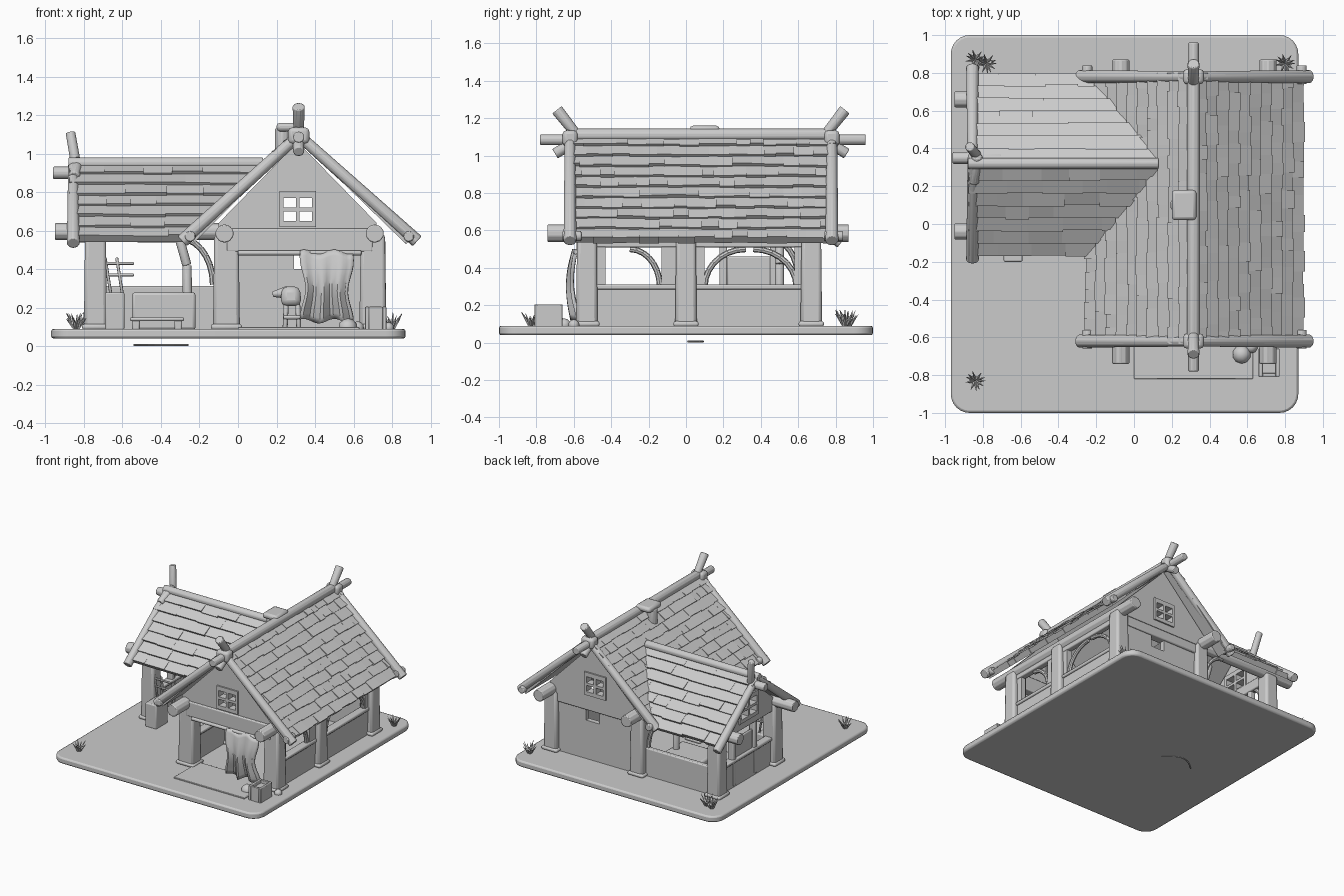
import bpy, bmesh, math, random
from mathutils import Vector, Matrix

if "Cube" in bpy.data.objects:
    bpy.data.objects.remove(bpy.data.objects["Cube"])
random.seed(4)


def finish(name, bm, bevel=0):
    bmesh.ops.recalc_face_normals(bm, faces=bm.faces)
    me = bpy.data.meshes.new(name)
    bm.to_mesh(me)
    bm.free()
    ob = bpy.data.objects.new(name, me)
    bpy.context.collection.objects.link(ob)
    if bevel:
        m = ob.modifiers.new("bevel", 'BEVEL')
        m.width, m.segments, m.limit_method = bevel, 2, 'ANGLE'
    return ob


def box(name, x0, x1, y0, y1, z0, z1, bevel=0.008, taper=1.0):
    bm = bmesh.new()
    bmesh.ops.create_cube(bm, size=1)
    for v in bm.verts:
        k = taper if v.co.z > 0 else 1
        v.co = ((x0 + x1) / 2 + v.co.x * k * (x1 - x0),
                (y0 + y1) / 2 + v.co.y * k * (y1 - y0), z0 + (v.co.z + .5) * (z1 - z0))
    return finish(name, bm, bevel)


def limb(name, pts, r, r2=None, sides=10, bevel=0.006):
    """Round timber running through the given points."""
    bm = bmesh.new()
    r2 = r2 or r
    n = len(pts) - 1
    for i in range(n):
        a, b = Vector(pts[i]), Vector(pts[i + 1])
        d = b - a
        mat = Matrix.Translation((a + b) / 2) @ d.to_track_quat('Z', 'Y').to_matrix().to_4x4()
        bmesh.ops.create_cone(bm, cap_ends=True, segments=sides, radius1=r + (r2 - r) * i / n,
                              radius2=r + (r2 - r) * (i + 1) / n, depth=d.length, matrix=mat)
    return finish(name, bm, bevel)


def prism(name, profiles, axis, a, b):
    """Extrude (across, z) profiles along x or y from a to b."""
    bm = bmesh.new()
    for prof in profiles:
        f = bm.faces.new([bm.verts.new((a, u, z) if axis == 'x' else (u, a, z)) for u, z in prof])
        res = bmesh.ops.extrude_face_region(bm, geom=[f])
        mv = Vector((b - a, 0, 0)) if axis == 'x' else Vector((0, b - a, 0))
        bmesh.ops.translate(bm, vec=mv, verts=[v for v in res['geom'] if isinstance(v, bmesh.types.BMVert)])
    return finish(name, bm)


def gable(name, axis, c, a, b, half, z0, z1, apex, w, h0, h1):
    """Gable wall with a window opening, a frame and crossed glazing bars."""
    side = [(0, z0), (half, z0), (half, z1), (0, apex), (0, h1), (w, h1), (w, h0), (0, h0)]
    prism(name + "_wall", [[(c + s * u, z) for u, z in side] for s in (1, -1)], axis, a, b)
    e = .02
    bars = [(-w - e, w + e, h1, h1 + .035), (-w - e, w + e, h0 - .03, h0), (-w - e, -w, h0, h1),
            (w, w + e, h0, h1), (-.01, .01, h0, h1), (-w, w, (h0 + h1) / 2 - .01, (h0 + h1) / 2 + .01)]
    prism(name + "_window_frame", [[(c + l, p), (c + r, p), (c + r, q), (c + l, q)] for l, r, p, q in bars],
          axis, a - .012, b + .012)


def shingles(name, axis, ridge, eave, lo, hi, rows, width, skip=lambda u, v, z: False):
    """Overlapping courses from eave to ridge; lo and hi give the ends at height z."""
    bm = bmesh.new()
    R, E = Vector(ridge), Vector(eave)
    d = R - E
    nrm = Vector((-d.y, d.x)).normalized()
    nrm = nrm if nrm.y > 0 else -nrm
    for i in range(rows):
        s = lo
        while s < hi((E + d * i / rows).y) - .01:
            e = s + width * random.uniform(.7, 1.3)
            t0, t1 = (i - random.uniform(0, .13)) / rows, min((i + 1.25) / rows, 1)
            lift = random.uniform(.018, .03)
            mid = E + d * (t0 + t1) / 2
            if not skip((s + e) / 2, mid.x, mid.y):
                vs = []
                for t, n in ((t0, -.02), (t0, lift), (t1, .004), (t1, -.02)):
                    p = E + d * t + nrm * n
                    for a in (s, e):
                        a = min(a, hi(p.y))
                        vs.append(bm.verts.new((p.x, a, p.y) if axis == 'y' else (a, p.x, p.y)))
                for f in ((0, 1, 3, 2), (2, 3, 5, 4), (4, 5, 7, 6), (6, 7, 1, 0), (0, 2, 4, 6), (1, 7, 5, 3)):
                    bm.faces.new([vs[k] for k in f])
            s = e
    return finish(name, bm)


# ground plate with rounded corners, loose strip beneath it, doorstep
plate = box("ground_plate", -.97, .87, -1, 1, .04, .09, 0)
bm = bmesh.new()
bm.from_mesh(plate.data)
bmesh.ops.bevel(bm, geom=[e for e in bm.edges if abs(e.verts[0].co.z - e.verts[1].co.z) > .01],
                offset=.1, segments=6, affect='EDGES', profile=.5)
bm.to_mesh(plate.data)
bm.free()
m = plate.modifiers.new("bevel", 'BEVEL')
m.width, m.segments = .012, 2
strip = limb("underside_strip", [(-.54 + .035 * i, .01 + .08 * math.sin(math.pi * i / 8), .006) for i in range(9)],
             .006, sides=6, bevel=0)
box("doorstep", 0, .63, -.82, -.5, .085, .1, .004)

# main posts and wing posts
for i, (x, y) in enumerate([(-.06, -.53), (.7, -.53), (.71, 0), (.71, .67), (-.06, .67), (-.06, -.06),
                            (-.74, -.05), (-.74, .66)]):
    w = .07 if i < 2 else .06
    box(f"post_{i}", x - w, x + w, y - .058, y + .058, .085, .58, .018, .9)
    box(f"post_foot_{i}", x - w - .01, x + w + .01, y - .068, y + .068, .085, .115, .012)

# wall plates, tie beams
for x in (-.07, .71):
    limb("main_wall_plate", [(x, -.74, .585), (x, .87, .585)], .048)
for y in (-.04, .66):
    limb("wing_wall_plate", [(-.95, y, .595), (0, y, .595)], .045)
for y in (-.55, .67):
    box("main_tie_beam", -.06, .7, y - .035, y + .035, .49, .61)
box("wing_tie_beam", -.77, -.71, -.05, .66, .52, .6)

# gables with windows
gable("front_gable", 'y', .31, -.57, -.53, .41, .56, .64, 1.06, .075, .65, .77)
gable("back_gable", 'y', .31, .67, .71, .41, .56, .64, 1.06, .075, .65, .77)
gable("wing_gable", 'x', .31, -.77, -.73, .36, .56, .6, .9, .1, .61, .74)

# back wall of the main house with a small square opening
for b in ((-.06, .29, .09, .52), (.41, .71, .09, .52), (.29, .41, .09, .4), (.29, .41, .49, .52)):
    box("back_wall", b[0], b[1], .65, .69, b[2], b[3], 0)

# low walls with sill rails
for n, x0, x1, y0, y1 in (("right_front", .69, .73, -.5, -.03), ("right_back", .69, .73, .03, .64),
                          ("left_front", -.08, -.04, -.5, -.1), ("wing_back", -.7, -.1, .64, .68),
                          ("wing_end", -.76, -.72, 0, .62)):
    box(n + "_low_wall", x0, x1, y0, y1, .085, .295, 0)
    box(n + "_sill", x0 - .012, x1 + .012, y0, y1, .285, .312)
for y0, y1 in ((-.49, -.43), (-.13, -.04), (.04, .1), (.58, .63)):
    box("right_window_jamb", .69, .73, y0, y1, .3, .54, 0)
box("right_window_head", .685, .735, -.5, .64, .51, .56)
box("wing_end_panel", -.75, -.73, .22, .46, .3, .46)
for y in (.2, .47):
    box("wing_end_stud", -.765, -.715, y - .02, y + .02, .1, .56)


# curved braces
def brace(name, fixed, axis, foot, head, z0, z1, r=.016):
    pts = []
    for i in range(8):
        a = math.pi / 2 * i / 7
        u, z = foot + (head - foot) * (1 - math.cos(a)), z0 + (z1 - z0) * math.sin(a)
        pts.append((fixed, u, z) if axis == 'y' else (u, fixed, z))
    limb(name, pts, r, sides=8, bevel=0)


for f, h in ((-.14, -.3), (.1, .32), (.59, .36)):
    brace("right_window_brace", .71, 'y', f, h, .3, .5)
brace("wing_back_brace", .66, 'x', -.13, -.3, .32, .56)
brace("wing_end_brace", -.74, 'y', .6, .48, .33, .54)
limb("wing_inner_strut", [(-.26, .5, .09), (-.265, .5, .42), (-.31, .5, .58)], .025)

# roof coverings
MZ, WZ = 1.105, .945
skip = lambda y, x, z: WZ - .82 * abs(y - .315) > z + .07
shingles("main_roof_right", 'y', (.31, MZ), (.88, .55), -.635, lambda z: .8, 10, .085)
shingles("main_roof_left", 'y', (.31, MZ), (-.24, .555), -.635, lambda z: .8, 10, .085, skip)
valley = lambda z: .31 - (MZ - z) + .03
for s in (1, -1):
    shingles("wing_roof_" + ("back" if s > 0 else "front"), 'x', (.315, WZ), (.315 + s * .465, .56),
             -.875, valley, 7, .17)

# ridge logs, projecting poles and horns
limb("main_ridge", [(.315, -.64, 1.11), (.315, .8, 1.11)], .036)
limb("main_ridge_pole", [(.315, -.78, 1.085), (.315, .96, 1.085)], .03)
limb("wing_ridge", [(-.88, .32, .95), (.13, .32, .95)], .031)
limb("wing_ridge_pole", [(-.96, .35, .9), (-.7, .35, .9)], .033)
for y, s in ((-.62, -1), (.78, 1)):
    limb("main_horn_up", [(.315, y - s * .06, 1.08), (.315, y + s * .07, 1.245)], .027, .033)
    limb("main_horn_down", [(.315, y - s * .05, 1.09), (.315, y + s * .08, 1.01)], .03)
    box("horn_binding", .26, .37, y - .04, y + .04, 1.05, 1.135, .02)
    for x in (-.29, .93):
        limb("main_barge_pole", [(.315, y, 1.095), (x, y, .545)], .03, .036)
        limb("barge_cross_end", [(.315 + (x - .315) * .93, y - .04, .57), (.315 + (x - .315) * .93, y + .06, .57)], .028)
for y in (-.19, .83):
    limb("wing_barge_pole", [(-.855, .32, .94), (-.855, y, .535)], .028, .035)
limb("wing_horn", [(-.83, .36, .88), (-.87, .41, 1.11)], .028, .026)
limb("wing_horn_stub", [(-.83, .36, .96), (-.85, .22, .88)], .03)

# smoke hood on the ridge
box("smoke_hood", .2, .33, .02, .18, 1.115, 1.16, .018)
limb("smoke_hood_prop", [(.23, .1, .98), (.23, .1, 1.13)], .04)

# hide curtain in the doorway
bm = bmesh.new()
bmesh.ops.create_grid(bm, x_segments=16, y_segments=12, size=.5)
for v in bm.verts:
    u, t = v.co.x, v.co.y + .5
    v.co = (.46 + u * (.25 + .03 * math.cos(t * 7)), -.6 + .018 * math.sin(u * 17) * (1.2 - t) - .03 * math.sin(t * 3),
            .13 + .36 * t + .012 * math.sin(u * 11))
ob = finish("door_curtain", bm)
ob.modifiers.new("solid", 'SOLIDIFY').thickness = .02
limb("curtain_rod", [(.0, -.59, .485), (.64, -.59, .485)], .014)

# work block on legs inside the door
for dx, dy in ((-.03, -.03), (.03, -.03), (-.03, .03), (.03, .03)):
    limb("work_block_leg", [(.28 + dx * 1.2, -.3 + dy, .085), (.28 + dx, -.3 + dy, .22)], .014, sides=8)
box("work_block_ring", .235, .325, -.35, -.25, .14, .16)
box("work_block", .22, .33, -.37, -.23, .21, .31, .03, .85)
limb("work_block_horn", [(.26, -.3, .28), (.18, -.3, .27)], .035, .015)

# wing furniture: hearth, bench, crate with rack
box("hearth", -.55, -.22, .36, .62, .085, .28, .015)
box("bench_top", -.56, -.28, .1, .25, .13, .15)
for x in (-.53, -.31):
    box("bench_leg", x - .02, x + .02, .12, .23, .085, .14)
box("crate", -.69, -.59, -.2, -.05, .085, .28)
for x in (-.66, -.6):
    limb("rack_upright", [(x, -.08, .27), (x - .03, -.08, .46)], .009, sides=6)
for z in (.37, .43):
    limb("rack_rail", [(-.69, -.08, z), (-.54, -.08, z)], .009, sides=6)

# open box and stones in front of the house
for b in ((.66, .68, -.81, -.66), (.75, .77, -.81, -.66), (.68, .75, -.81, -.79), (.68, .75, -.68, -.66)):
    box("yard_box_side", *b, .085, .205, .004)
box("yard_box_fill", .67, .76, -.8, -.67, .085, .18, 0)
for x, y, r in ((.57, -.69, .05), (.62, -.65, .035), (.78, -.6, .03)):
    bm = bmesh.new()
    bmesh.ops.create_icosphere(bm, subdivisions=2, radius=r, matrix=Matrix.Translation((x, y, .095)))
    finish("stone", bm)

# grass tufts
for x, y in ((-.84, -.83), (-.84, .87), (-.78, .85), (.8, .85)):
    bm = bmesh.new()
    for i in range(11):
        a, h = i * 2.4, random.uniform(.05, .09)
        d = Vector((math.cos(a) * .05, math.sin(a) * .05, h))
        mat = Matrix.Translation(Vector((x, y, .085)) + d * .55) @ d.to_track_quat('Z', 'Y').to_matrix().to_4x4()
        bmesh.ops.create_cone(bm, cap_ends=True, segments=4, radius1=.011, radius2=.001, depth=d.length, matrix=mat)
    finish("grass_tuft", bm)

bpy.ops.object.select_all(action='SELECT')
bpy.context.view_layer.objects.active = plate
bpy.ops.object.shade_smooth_by_angle(angle=math.radians(35))
